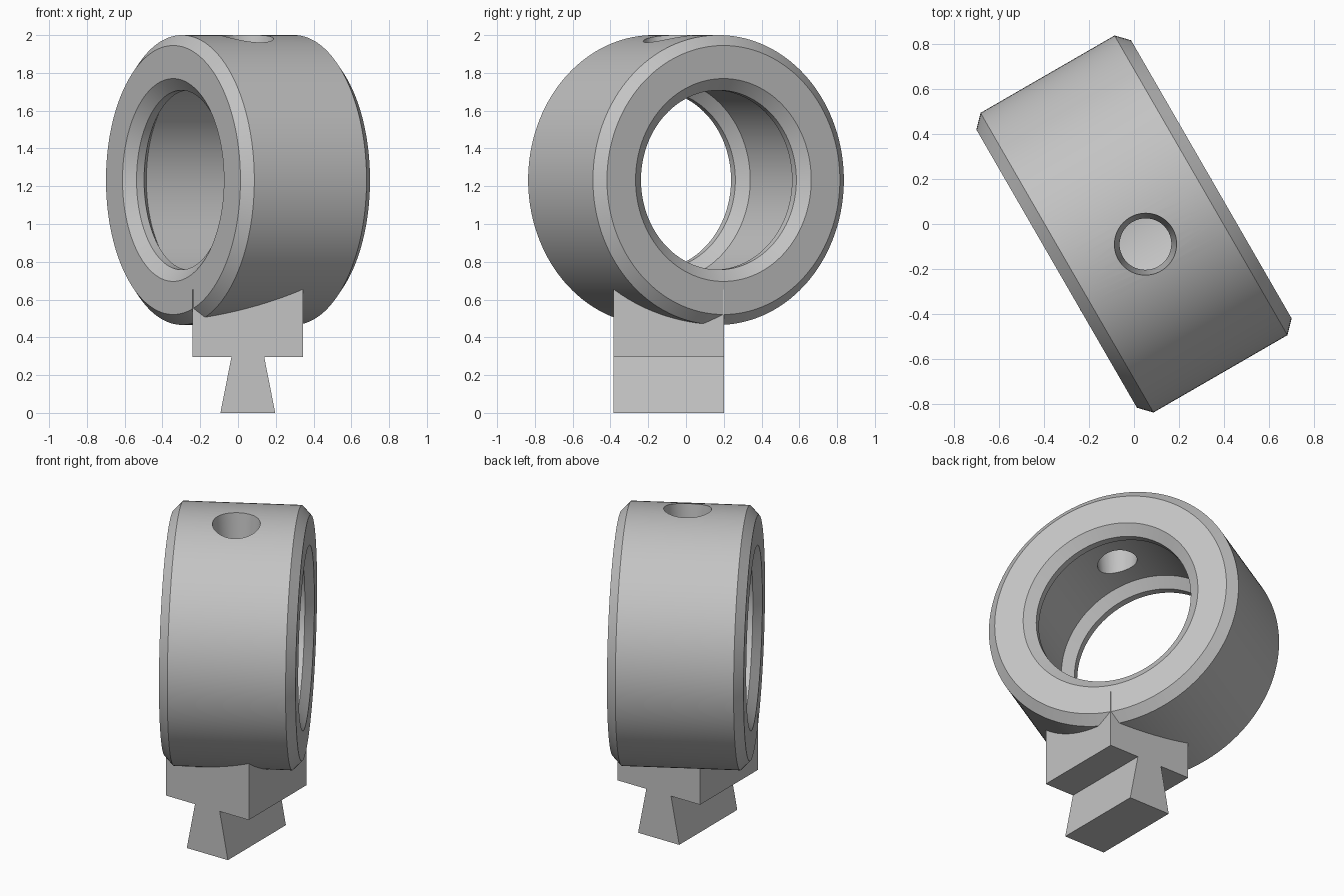
import bpy, bmesh
from math import pi, radians
from mathutils import Matrix

cube = bpy.data.objects.get("Cube")
if cube:
    bpy.data.objects.remove(cube, do_unlink=True)

grey = bpy.data.materials.new("plain grey")
grey.use_nodes = True
GREY = (0.55, 0.55, 0.55, 1)
grey.diffuse_color = GREY
grey.node_tree.nodes["Principled BSDF"].inputs["Base Color"].default_value = GREY

RING_Z = 1.233
MOUNT_X, MOUNT_Y = 0.052, -0.091   # shared centre of the mount and the top hole


def make_object(name, bm):
    bmesh.ops.recalc_face_normals(bm, faces=bm.faces)
    mesh = bpy.data.meshes.new(name)
    bm.to_mesh(mesh)
    bm.free()
    mesh.materials.append(grey)
    obj = bpy.data.objects.new(name, mesh)
    bpy.context.collection.objects.link(obj)
    return obj


def lathe(name, profile, steps):
    """Spin a closed (axial, radius) profile about the x axis."""
    bm = bmesh.new()
    verts = [bm.verts.new((t, 0, r)) for t, r in profile]
    edges = [bm.edges.new((v, verts[i - 1])) for i, v in enumerate(verts)]
    bmesh.ops.spin(bm, geom=verts + edges, cent=(0, 0, 0), axis=(1, 0, 0),
                   angle=2 * pi, steps=steps, use_merge=True)
    bmesh.ops.remove_doubles(bm, verts=bm.verts, dist=1e-5)
    bmesh.ops.transform(bm, verts=bm.verts, matrix=Matrix.Translation((0, 0, RING_Z))
                        @ Matrix.Rotation(radians(30), 4, "Z"))
    return make_object(name, bm)


def extrude_y(name, outline, y0, y1):
    """Extrude an (x, z) outline from y0 to y1."""
    bm = bmesh.new()
    face = bm.faces.new([bm.verts.new((x, y0, z)) for x, z in outline])
    moved = bmesh.ops.extrude_face_region(bm, geom=[face])["geom"]
    bmesh.ops.translate(bm, vec=(0, y1 - y0, 0),
                        verts=[v for v in moved if isinstance(v, bmesh.types.BMVert)])
    return make_object(name, bm)


# Ring body: chamfered outside, lipped bore with a wider middle
half = [(0.25, 0.537), (0.30, 0.475), (0.346, 0.475), (0.396, 0.537),
        (0.396, 0.712), (0.343, 0.767)]
ring = lathe("ring", half + [(-t, r) for t, r in reversed(half)], 144)

# Tapered hole through the top wall
bm = bmesh.new()
bmesh.ops.create_cone(bm, cap_ends=True, segments=64, radius1=0.105, radius2=0.145,
                      depth=0.4, matrix=Matrix.Translation((MOUNT_X, MOUNT_Y, 1.86)))
cutter = make_object("hole_cutter", bm)
cutter.hide_render = True
cut = ring.modifiers.new("top_hole", "BOOLEAN")
cut.operation, cut.solver, cut.object = "DIFFERENCE", "EXACT", cutter
bpy.ops.object.select_all(action="DESELECT")
bpy.context.view_layer.objects.active = ring
ring.select_set(True)
bpy.ops.object.modifier_apply(modifier=cut.name)
bpy.data.objects.remove(cutter, do_unlink=True)
bpy.ops.object.shade_smooth_by_angle(angle=radians(30))

# Square block with a dovetail foot beneath it
right_side = [(0.145, 0), (0.087, 0.295), (0.292, 0.295), (0.292, 0.654)]
outline = right_side + [(-x, z) for x, z in reversed(right_side)]
extrude_y("dovetail_mount", [(MOUNT_X + x, z) for x, z in outline],
          MOUNT_Y - 0.292, MOUNT_Y + 0.292)
